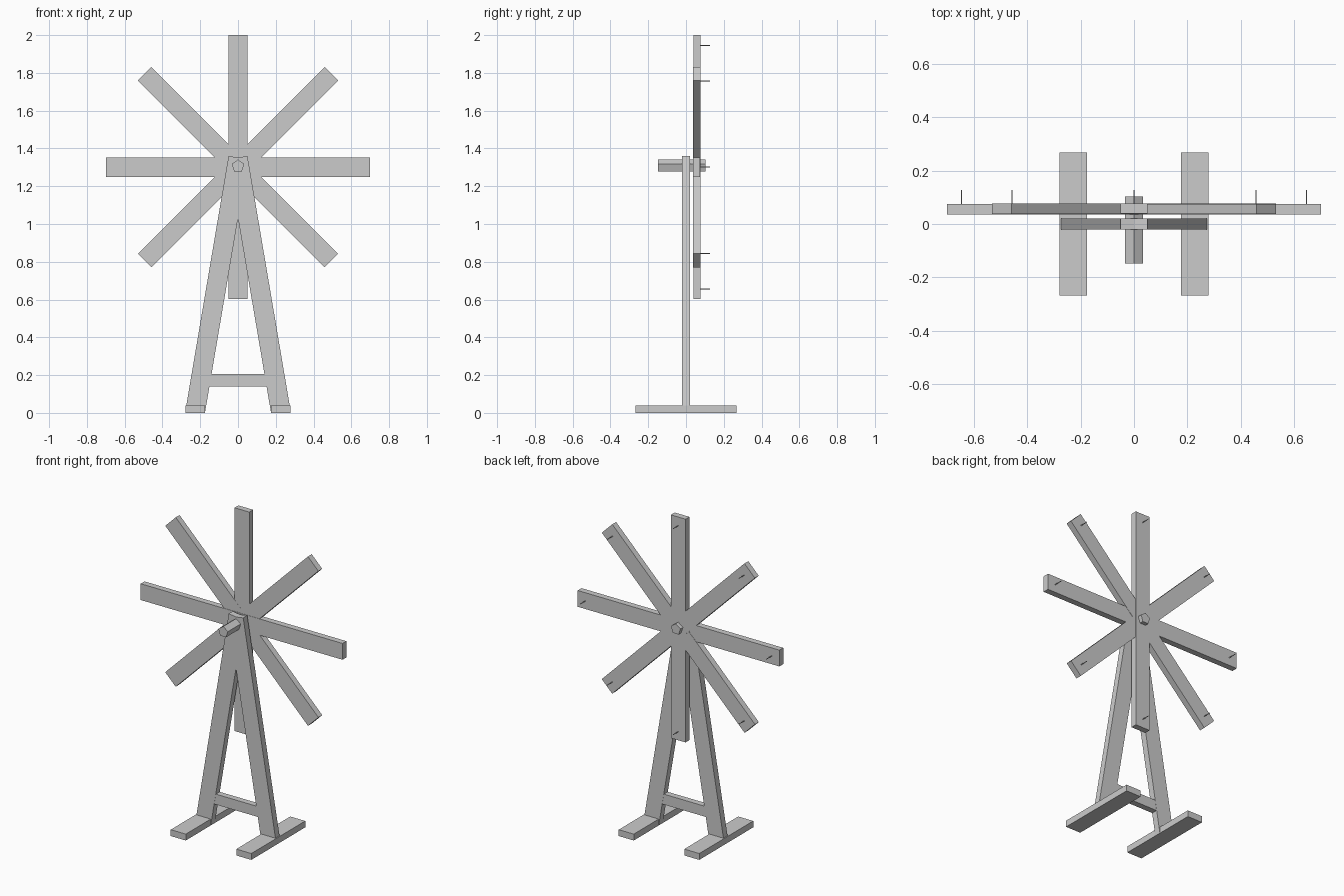
import bpy, bmesh
from math import sin, cos, pi
from mathutils import Matrix, Vector

if "Cube" in bpy.data.objects:
    bpy.data.objects.remove(bpy.data.objects["Cube"])

HUB_Z = 1.301


def finish(name, bm):
    bmesh.ops.recalc_face_normals(bm, faces=bm.faces)
    mesh = bpy.data.meshes.new(name)
    bm.to_mesh(mesh)
    bm.free()
    obj = bpy.data.objects.new(name, mesh)
    bpy.context.collection.objects.link(obj)
    return obj


def extrude_profile(name, points, y0, y1):
    """Extrude an (x, z) outline from y0 to y1."""
    bm = bmesh.new()
    face = bm.faces.new([bm.verts.new((x, y0, z)) for x, z in points])
    new = bmesh.ops.extrude_face_region(bm, geom=[face])["geom"]
    verts = [v for v in new if isinstance(v, bmesh.types.BMVert)]
    bmesh.ops.translate(bm, verts=verts, vec=(0, y1 - y0, 0))
    return finish(name, bm)


def rod(name, x, z, radius, sides, y0, y1):
    """Prism along y with one corner pointing up."""
    pts = [(x + radius * sin(2 * pi * i / sides),
            z + radius * cos(2 * pi * i / sides)) for i in range(sides)]
    return extrude_profile(name, pts, y0, y1)


# A-shaped tower: two leaning legs meeting at the top
right_side = [(0.05, 1.36), (0.277, 0.02), (0.175, 0.0)]
left_side = [(-x, z) for x, z in reversed(right_side)]
extrude_profile("tower_legs",
                [(0, 1.352)] + right_side + [(0, 1.03)] + left_side,
                -0.02, 0.02)

# Cross brace between the legs
extrude_profile("cross_brace",
                [(-0.155, 0.14), (0.155, 0.14), (0.143, 0.205), (-0.143, 0.205)],
                -0.019, 0.019)

# Long feet running front to back
for side, s in (("left", -1), ("right", 1)):
    extrude_profile(side + "_foot",
                    [(s * 0.175, 0), (s * 0.279, 0), (s * 0.279, 0.04), (s * 0.175, 0.04)],
                    -0.267, 0.267)

# Five-sided axle
rod("axle", 0, HUB_Z + 0.006, 0.0345, 5, -0.147, 0.102)

# Four full-length bars crossing at the hub, slightly staggered in depth
half_len, half_wid = 0.699, 0.051
corners = [(-half_len, -half_wid), (half_len, -half_wid),
           (half_len, half_wid), (-half_len, half_wid)]
for i, y in enumerate((0.036, 0.0375, 0.039, 0.0382)):
    a = i * pi / 4
    pts = [(u * cos(a) - v * sin(a), HUB_Z + u * sin(a) + v * cos(a))
           for u, v in corners]
    extrude_profile(f"blade_bar_{i + 1}", pts, y, y + 0.038)

# Thin pins at the tip of every blade
for i in range(8):
    a = i * pi / 4
    rod(f"tip_pin_{i + 1}", 0.645 * cos(a), HUB_Z + 0.645 * sin(a),
        0.0025, 6, 0.06, 0.127)
